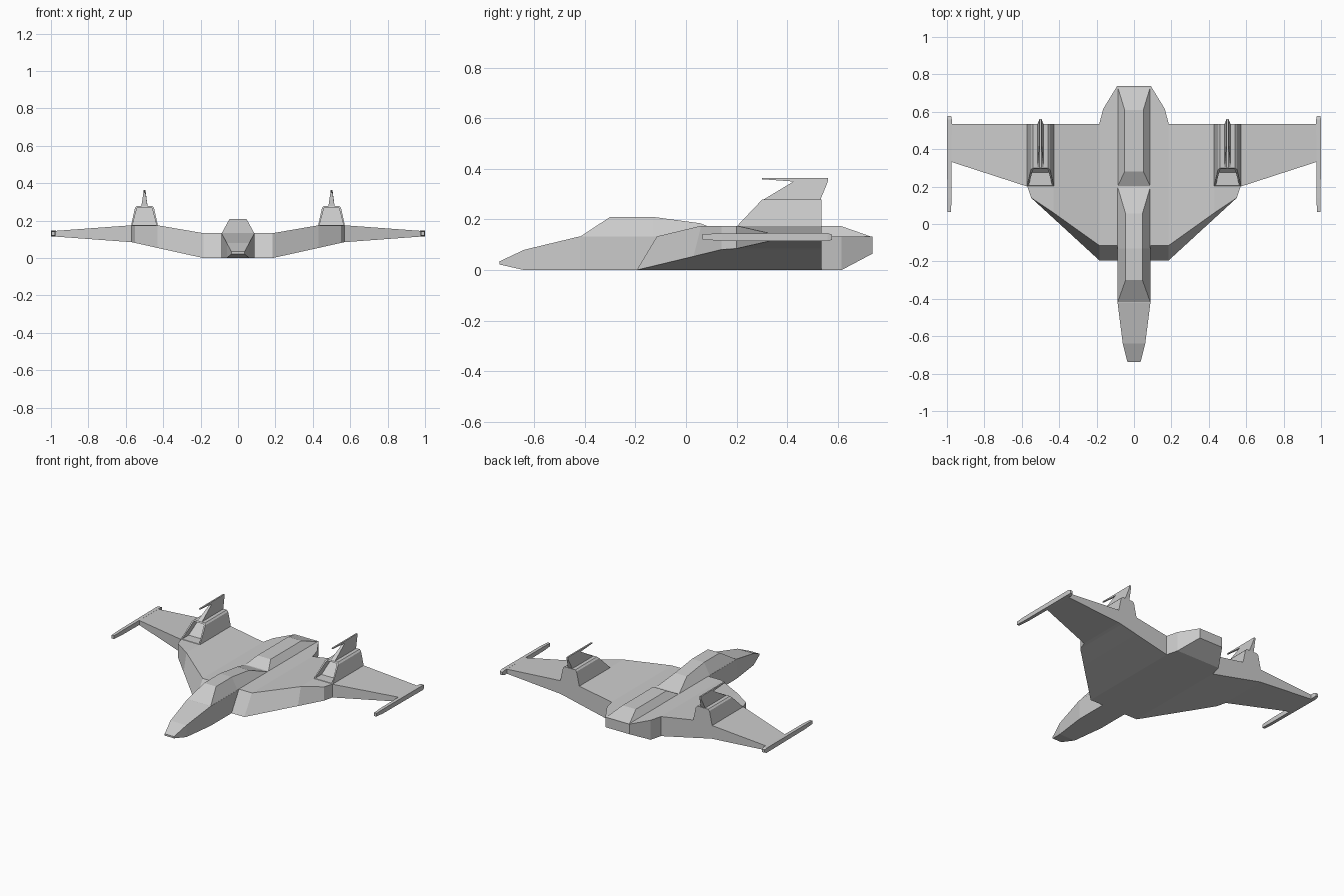
import bpy, bmesh
from mathutils import Vector

if "Cube" in bpy.data.objects:
    bpy.data.objects.remove(bpy.data.objects["Cube"])


def finish(name, bm, mirror=False):
    bmesh.ops.recalc_face_normals(bm, faces=bm.faces)
    mesh = bpy.data.meshes.new(name)
    bm.to_mesh(mesh)
    bm.free()
    ob = bpy.data.objects.new(name, mesh)
    bpy.context.collection.objects.link(ob)
    if mirror:
        ob.modifiers.new("Mirror", 'MIRROR')
    return ob


def loft(rings, start=True, end=True):
    """Skin a list of equal-length point rings."""
    bm = bmesh.new()
    vs = [[bm.verts.new(p) for p in r] for r in rings]
    n = len(rings[0])
    for a, b in zip(vs, vs[1:]):
        for i in range(n):
            j = (i + 1) % n
            bm.faces.new((a[i], a[j], b[j], b[i]))
    if start:
        bm.faces.new(vs[0])
    if end:
        bm.faces.new(vs[-1])
    return bm


def box_ring(y, w, z0, z1, wt=None, yt=None, cx=0.0):
    """Four-point section across y; the top edge may differ in width and y."""
    wt = w if wt is None else wt
    yt = y if yt is None else yt
    return [(cx - w, y, z0), (cx + w, y, z0), (cx + wt, yt, z1), (cx - wt, yt, z1)]


# Nose
finish("nose", loft([
    box_ring(-0.738, 0.035, 0.022, 0.034),
    box_ring(-0.64, 0.06, 0, 0.08),
    box_ring(-0.42, 0.088, 0, 0.133),
    box_ring(-0.195, 0.088, 0, 0.133, yt=-0.115)], end=False))

# Canopy
finish("canopy", loft([
    box_ring(-0.42, 0.088, 0.131, 0.21, 0.045, -0.30),
    box_ring(-0.13, 0.088, 0.131, 0.21, 0.045),
    box_ring(0.20, 0.088, 0.131, 0.185, 0.045, 0.055)]))

# Rear spine
finish("rear_spine", loft([
    box_ring(0.20, 0.088, 0.131, 0.175, 0.05, 0.28),
    box_ring(0.735, 0.088, 0.131, 0.175, 0.05, 0.61)]))

# Tail block
finish("tail", loft([
    box_ring(0.53, 0.187, 0, 0.133),
    box_ring(0.615, 0.165, 0, 0.133),
    box_ring(0.738, 0.09, 0.065, 0.133)], start=False))

# Cranked wing, half span then mirrored: x, front low y/z, front high y/z, rear low/high z
stations = [
    (0.0, -0.195, 0, -0.115, 0.133),
    (0.185, -0.195, 0, -0.115, 0.133),
    (0.43, 0.03, 0.054, 0.06, 0.175),
    (0.55, 0.14, 0.081, 0.14, 0.175),
    (0.57, 0.20, 0.085, 0.20, 0.175),
    (0.98, 0.333, 0.115, 0.333, 0.145)]
finish("wing", loft([[(x, yl, zl), (x, yh, zh), (x, 0.535, zh), (x, 0.535, zl)]
                     for x, yl, zl, yh, zh in stations], start=False), mirror=True)

# Wingtip rails
finish("wingtip_rail", loft([
    box_ring(0.065, 0.009, 0.12, 0.142, cx=0.987),
    box_ring(0.14, 0.011, 0.116, 0.145, cx=0.987),
    box_ring(0.56, 0.013, 0.114, 0.146, cx=0.987),
    box_ring(0.578, 0.009, 0.12, 0.14, cx=0.987)]), mirror=True)

# Engine pods with a recessed sloping intake
def pod_ring(ys):
    half = [(0.072, 0.172), (0.051, 0.268), (0.041, 0.278)]
    pts = half + [(-x, z) for x, z in reversed(half)]
    return [(0.5 + x, ys(z), z) for x, z in pts]

bm = loft([pod_ring(lambda z: 0.20 + (z - 0.172) * 0.95), pod_ring(lambda z: 0.535)])
bm.normal_update()
intake = min((f for f in bm.faces if len(f.verts) == 6),
             key=lambda f: f.calc_center_median().y)
bmesh.ops.recalc_face_normals(bm, faces=bm.faces)
bmesh.ops.inset_region(bm, faces=[intake], thickness=0.011)
ext = bmesh.ops.extrude_discrete_faces(bm, faces=[intake])
for v in ext["faces"][0].verts:
    v.co += Vector((0, 0.07, 0))
finish("engine_pod", bm, mirror=True)

# Fins with a forward spike, thinning towards the top
profile = [(0.30, 0.275), (0.425, 0.35), (0.30, 0.359), (0.30, 0.364),
           (0.562, 0.364), (0.56, 0.347), (0.53, 0.275)]
def fin_side(s):
    return [(0.5 + s * (0.005 + max(0, 0.355 - z) * 0.15), y, z) for y, z in profile]
finish("fin", loft([fin_side(-1), fin_side(1)]), mirror=True)
